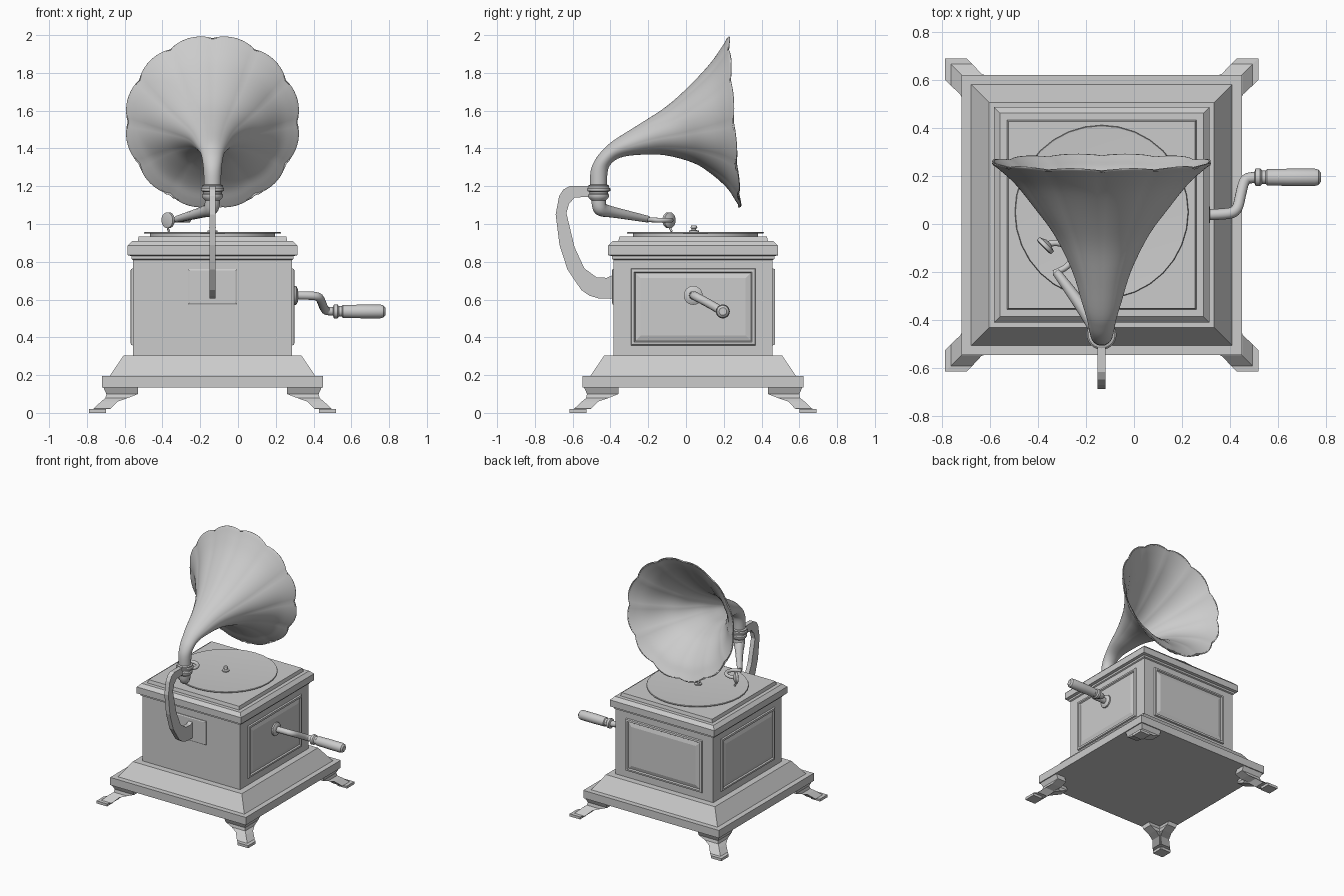
import bpy, bmesh, math
from mathutils import Matrix, Vector

if "Cube" in bpy.data.objects:
    bpy.data.objects.remove(bpy.data.objects["Cube"])

CX, CY = -0.135, 0.038
CENTER = Matrix.Translation((CX, CY, 0))

grey = bpy.data.materials.new("plain grey")
grey.use_nodes = True
grey.diffuse_color = (0.6, 0.6, 0.6, 1)
grey.node_tree.nodes["Principled BSDF"].inputs["Base Color"].default_value = (0.6, 0.6, 0.6, 1)


def add_mesh(name, mesh, smooth):
    mesh.materials.clear()
    mesh.materials.append(grey)
    if smooth:
        mesh.shade_smooth()
        mesh.set_sharp_from_angle(angle=math.radians(smooth))
    obj = bpy.data.objects.new(name, mesh)
    bpy.context.scene.collection.objects.link(obj)
    return obj


def loft(name, rings, caps=True, smooth=0):
    """Skin a list of closed rings that share a vertex count."""
    bm = bmesh.new()
    rows = [[bm.verts.new(p) for p in ring] for ring in rings]
    n = len(rows[0])
    for a, b in zip(rows, rows[1:]):
        for i in range(n):
            j = (i + 1) % n
            bm.faces.new((a[i], a[j], b[j], b[i]))
    if caps:
        bm.faces.new(rows[0])
        bm.faces.new(rows[-1])
    bmesh.ops.recalc_face_normals(bm, faces=bm.faces)
    mesh = bpy.data.meshes.new(name)
    bm.to_mesh(mesh)
    bm.free()
    return add_mesh(name, mesh, smooth)


def rect_stack(name, levels, matrix=CENTER):
    """Levels are (half x, half y, height)."""
    signs = ((-1, -1), (1, -1), (1, 1), (-1, 1))
    return loft(name, [[matrix @ Vector((sx * hx, sy * hy, z)) for sx, sy in signs]
                       for hx, hy, z in levels])


def lathe(name, profile, matrix, sides=24):
    """Profile is (radius, height) about the local z axis."""
    turns = [math.tau * i / sides for i in range(sides)]
    return loft(name, [[matrix @ Vector((r * math.cos(t), r * math.sin(t), h)) for t in turns]
                       for r, h in profile], smooth=35)


def tube(name, points, radius, radii=None):
    curve = bpy.data.curves.new(name, "CURVE")
    curve.dimensions = "3D"
    curve.bevel_depth = radius
    curve.bevel_resolution = 3
    curve.use_fill_caps = True
    spline = curve.splines.new("NURBS")
    spline.points.add(len(points) - 1)
    for i, p in enumerate(points):
        spline.points[i].co = (*p, 1)
        spline.points[i].radius = radii[i] if radii else 1
    spline.use_endpoint_u = True
    spline.order_u = 3
    spline.resolution_u = 6
    temp = bpy.data.objects.new(name + " path", curve)
    mesh = bpy.data.meshes.new_from_object(temp)
    bpy.data.objects.remove(temp)
    return add_mesh(name, mesh, 40)


def at(x, y, z):
    return Matrix.Translation((x, y, z))


ALONG_X = Matrix.Rotation(math.pi / 2, 4, "Y")

# Cabinet: stepped plinth, box and moulded lid
rect_stack("plinth", [(h, h, z) for h, z in
           ((.585, .135), (.585, .195), (.545, .195), (.47, .305), (.42, .305))])
rect_stack("box", [(.421, .421, .3), (.421, .421, .815)])
rect_stack("lid", [(h, h, z) for h, z in
           ((.421, .81), (.43, .815), (.43, .83), (.45, .835), (.45, .885),
            (.425, .91), (.396, .91), (.39, .935), (.383, .935))])

# Bracket feet: L-shaped sections that shrink to a square pad
LEG = ((.654, .564, 0), (.654, .564, .02), (.63, .54, .022), (.59, .503, .06),
       (.567, .45, .078), (.562, .395, .1), (.578, .395, .136))
for k, corner in enumerate(("back_left", "back_right", "front_right", "front_left")):
    spin = CENTER @ Matrix.Rotation(k * math.pi / 2, 4, "Z")
    rings = []
    for o, e, z in LEG:
        i = o - .08
        outline = ((o, o), (e, o), (e, i), (i, i), (i, e), (o, e))
        rings.append([spin @ Vector((x, y, z)) for x, y in outline])
    loft(corner + "_foot", rings)

# Framed panels on three walls, small mounting plate on the fourth
for name, turn in (("left", 0), ("back", 90), ("right", 180)):
    wall = CENTER @ Matrix.Rotation(math.radians(turn), 4, "Z") @ at(.42, 0, .561) @ ALONG_X
    rect_stack(name + "_panel", [(.204 - inset, .33 - inset, d) for inset, d in
               ((0, 0), (.004, .012), (.018, .014), (.024, .004), (.052, .012), (.056, .012))], wall)
wall = CENTER @ Matrix.Rotation(-math.pi / 2, 4, "Z") @ at(.42, 0, .668) @ ALONG_X
rect_stack("mounting_plate", [(.093, .13, 0), (.093, .13, .006), (.085, .122, .01)], wall)

# Turntable, record and spindle
lathe("turntable", [(.33, .93), (.33, .95)], at(CX, .05, 0), 32)
lathe("record", [(.36, .949), (.363, .953), (.36, .958), (.35, .957)], at(CX, .05, 0), 32)
lathe("spindle", [(.026, .955), (.026, .965), (.012, .968), (.012, .975), (.018, .98),
                  (.014, .992)], at(CX, .042, 0), 12)

# Crank
lathe("crank_collar", [(.05, -.01), (.05, .008), (.036, .016), (.026, .018)],
      at(.3, .038, .622) @ ALONG_X)
tube("crank_arm", [(.28, .038, .622), (.37, .04, .622), (.43, .05, .617), (.445, .12, .58),
                   (.46, .185, .542), (.49, .195, .537), (.53, .195, .537)], .023)
lathe("crank_handle", [(.024, .503), (.037, .508), (.037, .527), (.028, .535), (.028, .55),
                       (.034, .555), (.036, .65), (.036, .755), (.032, .77), (.02, .78)],
      at(0, .195, .537) @ ALONG_X)

# Support arm: flat curved bar
BAR = ((-.45, 1.2), (-.617, 1.2), (-.65, 1.182), (-.672, 1.147), (-.69, 1.05), (-.67, .89),
       (-.628, .76), (-.554, .65), (-.51, .62), (-.458, .605), (-.385, .605),
       (-.385, .73), (-.42, .715), (-.474, .718), (-.538, .765), (-.59, .877),
       (-.633, 1.057), (-.62, 1.105), (-.59, 1.14), (-.45, 1.147))
loft("support_arm", [[(CX + dx, y, z) for y, z in BAR] for dx in (-.017, .017)])

# Ringed collar that joins the horn and the tone arm
lathe("horn_collar", [(.04, 1.125), (.05, 1.135), (.056, 1.145), (.056, 1.155), (.05, 1.162),
                      (.05, 1.17), (.062, 1.176), (.062, 1.188), (.056, 1.195), (.056, 1.203),
                      (.046, 1.208)], at(CX, -.463, 0))

# Tone arm, gooseneck and sound box
tube("tone_arm", [(CX, -.463, 1.15), (CX, -.463, 1.1), (-.145, -.45, 1.075), (-.18, -.4, 1.065),
                  (-.25, -.3, 1.045), (-.325, -.2, 1.025)], .04, (1, 1, .95, .75, .6, .45))
tube("gooseneck", [(-.335, -.205, 1.022), (-.28, -.185, 1.022), (-.255, -.14, 1.02),
                   (-.28, -.09, 1.02), (-.33, -.075, 1.02), (-.36, -.085, 1.02)], .013)
disc = at(-.37, -.09, 1.02) @ Matrix.Rotation(math.pi / 4, 4, "Z") @ ALONG_X
lathe("sound_box", [(.03, -.012), (.042, -.008), (.042, .008), (.03, .012), (.015, .02)], disc)
tube("needle", [(-.375, -.095, 1.0), (-.372, -.085, .98), (-.366, -.075, .96)], .006)

# Horn: sections given as upper point, lower point (y, z) and half width
HORN = ((-.508, 1.18, -.42, 1.18, .045), (-.505, 1.28, -.415, 1.275, .047),
        (-.478, 1.345, -.395, 1.32, .053), (-.437, 1.395, -.345, 1.352, .062),
        (-.38, 1.445, -.25, 1.366, .084), (-.246, 1.53, -.114, 1.364, .127),
        (-.103, 1.625, .04, 1.322, .202), (.018, 1.735, .14, 1.258, .287),
        (.124, 1.85, .22, 1.184, .365), (.188, 1.94, .262, 1.12, .425),
        (.222, 1.995, .286, 1.085, .462), (.232, 2.0, .292, 1.08, .465))
SIDES, LOBES, STEPS = 120, 12, 4


def spline(p, t):
    """Catmull-Rom point through the four samples p."""
    a, b, c, d = (Vector(q) for q in p)
    return .5 * (2 * b + (c - a) * t + (2 * a - 5 * b + 4 * c - d) * t * t
                 + (3 * b - a - 3 * c + d) * t ** 3)


last = len(HORN) - 1
samples = []
for s in range(last):
    window = [HORN[min(max(s + k, 0), last)] for k in (-1, 0, 1, 2)]
    samples += [spline(window, k / STEPS) for k in range(STEPS)]
samples.append(Vector(HORN[-1]))
rings = []
for n, (uy, uz, ly, lz, w) in enumerate(samples):
    grow = max(0, n / (len(samples) - 1) - .3) / .7
    ring = []
    for i in range(SIDES):
        a = math.tau * i / SIDES
        notch = 1 - abs(math.sin(a * LOBES / 2)) ** .8
        f = 1 - .04 * grow * notch
        c = math.cos(a) * f
        y = (uy + ly) / 2 + (uy - ly) / 2 * c - .012 * grow ** 4 * notch
        ring.append((CX + w * math.sin(a) * f, y, (uz + lz) / 2 + (uz - lz) / 2 * c))
    rings.append(ring)
horn = loft("horn", rings, caps=False, smooth=50)
shell = horn.modifiers.new("thickness", "SOLIDIFY")
shell.thickness = .008
shell.offset = -1
